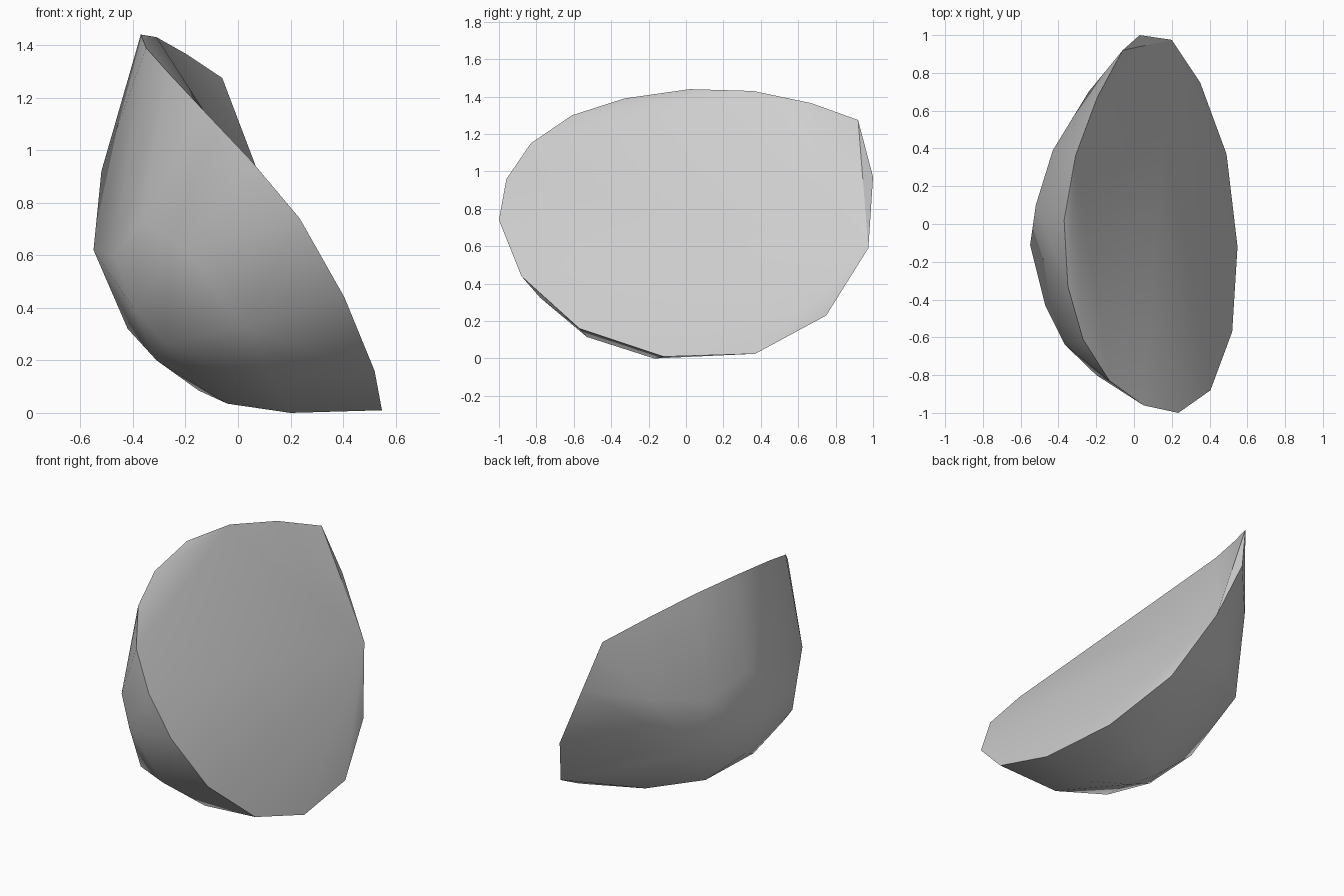
import bpy, bmesh, math
from mathutils import Vector

cube = bpy.data.objects.get("Cube")
if cube:
    bpy.data.objects.remove(cube, do_unlink=True)

# One plain grey stone colour
stone = bpy.data.materials.new("stone_grey")
stone.use_nodes = True
colour = (0.62, 0.62, 0.62, 1.0)
stone.diffuse_color = colour
bsdf = next(n for n in stone.node_tree.nodes if n.type == 'BSDF_PRINCIPLED')
bsdf.inputs["Base Color"].default_value = colour
bsdf.inputs["Roughness"].default_value = 0.8

# Rim around the broad slanted cut face, starting at the cut's high corner
rim = [
    (-0.31, 0.36, 1.43), (-0.195, 0.67, 1.365), (-0.06, 0.92, 1.275), (0.03, 1.00, 0.97),
    (0.20, 0.975, 0.59), (0.35, 0.75, 0.23), (0.49, 0.37, 0.025), (0.548, -0.12, 0.01),
    (0.52, -0.57, 0.16), (0.405, -0.88, 0.44), (0.235, -1.00, 0.74), (0.05, -0.96, 0.96),
    (-0.13, -0.83, 1.15), (-0.27, -0.61, 1.30), (-0.35, -0.33, 1.39), (-0.37, 0.02, 1.44),
]

# Bulging back and underside
back = [
    (-0.52, 0.10, 0.92), (-0.55, -0.11, 0.62), (-0.47, -0.43, 0.60),
    (-0.365, -0.64, 0.73), (-0.20, -0.80, 0.62), (-0.43, 0.39, 0.80),
    (-0.24, 0.70, 0.88), (-0.49, 0.14, 0.58), (-0.39, 0.44, 0.50),
]
underside = [
    (-0.40, -0.49, 0.40), (-0.24, -0.62, 0.325), (-0.28, -0.57, 0.265),
    (0.02, -0.78, 0.325), (0.14, -0.53, 0.115), (-0.42, 0.01, 0.32),
    (-0.31, -0.23, 0.20), (-0.12, 0.685, 0.49), (-0.15, 0.02, 0.085),
    (-0.04, -0.10, 0.035), (0.20, -0.17, 0.0), (0.11, 0.25, 0.05),
]

# Wrap the corner points in a convex skin
bm = bmesh.new()
rim_verts = [bm.verts.new(p) for p in rim]
for point in back + underside:
    bm.verts.new(point)
bmesh.ops.convex_hull(bm, input=bm.verts[:])
bmesh.ops.recalc_face_normals(bm, faces=bm.faces[:])

# Open the skin inside the rim
cut_direction = Vector((0.84, 0.0, 0.54))
lid = [f for f in bm.faces
       if all(v in rim_verts for v in f.verts) and f.normal.dot(cut_direction) > 0.5]
bmesh.ops.delete(bm, geom=lid, context='FACES_ONLY')
inner_edges = [e for e in bm.edges if not e.link_faces]
bmesh.ops.delete(bm, geom=inner_edges, context='EDGES')


def fan(corner, others):
    """Fill triangles from one rim corner to a run of other rim corners."""
    for a, b in zip(others, others[1:]):
        bm.faces.new([rim_verts[i] for i in (corner, a, b)])


# Twisted cut face: the bevel along the top, then the main face with its raised flap
fan(0, [12, 13, 14, 15])
fan(4, [5, 6, 7, 8, 9, 10, 11, 12, 0, 1, 2, 3])
loose = [v for v in bm.verts if not v.link_faces]
bmesh.ops.delete(bm, geom=loose, context='VERTS')
bmesh.ops.recalc_face_normals(bm, faces=bm.faces[:])

mesh = bpy.data.meshes.new("split_rock")
bm.to_mesh(mesh)
bm.free()
mesh.materials.append(stone)
rock = bpy.data.objects.new("split_rock", mesh)
bpy.context.collection.objects.link(rock)

# Soft facets with a crisp rim
bpy.ops.object.select_all(action='DESELECT')
rock.select_set(True)
bpy.context.view_layer.objects.active = rock
bpy.ops.object.shade_smooth_by_angle(angle=math.radians(35))
